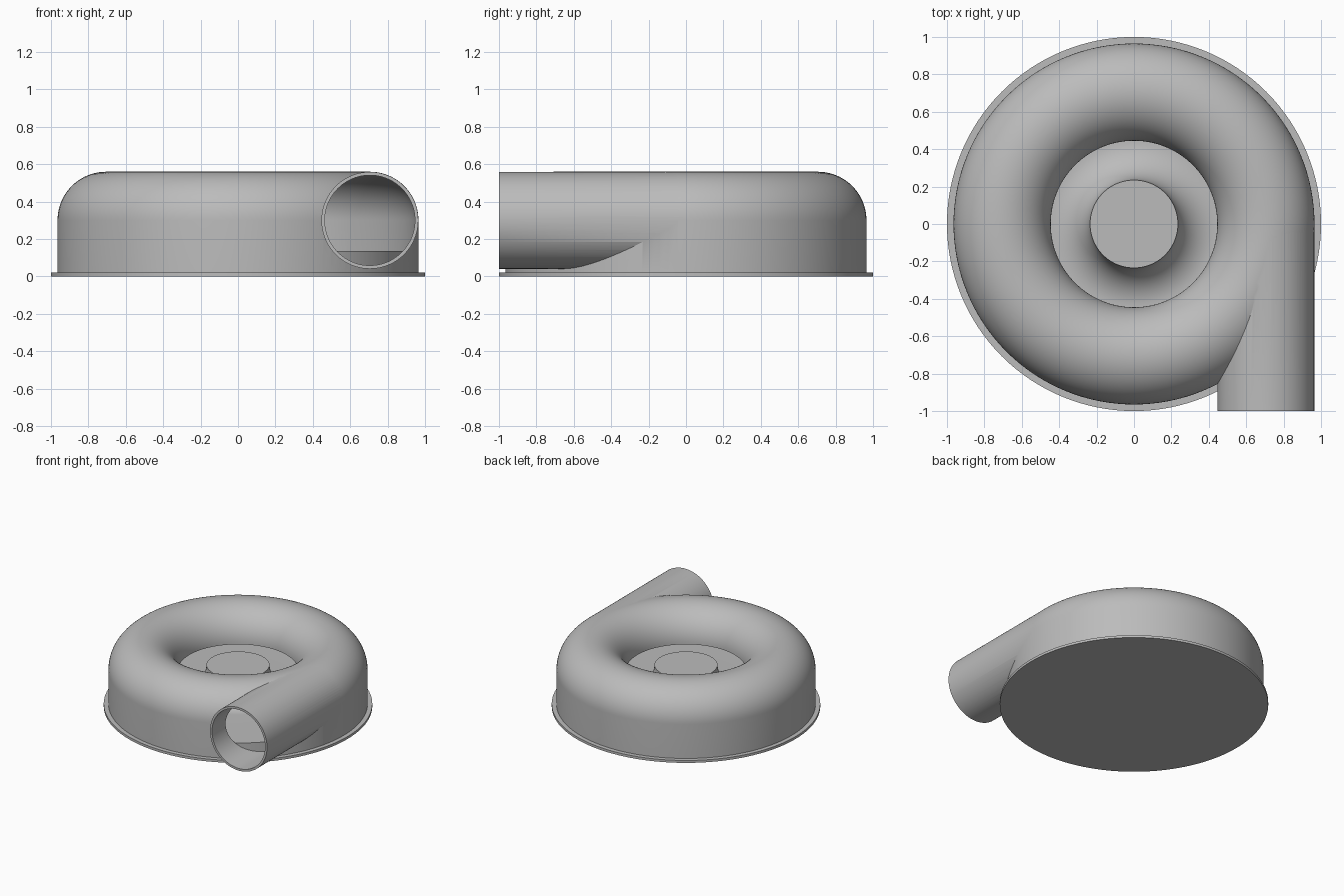
import bpy, bmesh
from math import sin, cos, pi, radians

cube = bpy.data.objects.get("Cube")
if cube:
    bpy.data.objects.remove(cube, do_unlink=True)

grey = bpy.data.materials.new("plain grey")
grey.use_nodes = True
colour = (0.5, 0.5, 0.5, 1)
grey.diffuse_color = colour
grey.node_tree.nodes["Principled BSDF"].inputs["Base Color"].default_value = colour

RING, MID_Z, TUBE, WALL = 0.705, 0.30, 0.26, 0.018
STEPS = 128


def arc(cx, cz, r, start, end, n):
    angles = [radians(start + (end - start) * i / n) for i in range(n + 1)]
    return [(cx + r * cos(a), cz + r * sin(a)) for a in angles]


def finish(name, bm):
    bmesh.ops.recalc_face_normals(bm, faces=bm.faces)
    mesh = bpy.data.meshes.new(name)
    bm.to_mesh(mesh)
    bm.free()
    mesh.materials.append(grey)
    obj = bpy.data.objects.new(name, mesh)
    bpy.context.collection.objects.link(obj)
    return obj


def lathe(name, profile, closed):
    """Spin a profile of (radius, height) points around the z axis."""
    bm = bmesh.new()
    verts = [bm.verts.new((r, 0, z)) for r, z in profile]
    pairs = list(zip(verts, verts[1:] + verts[:1]))
    edges = [bm.edges.new(p) for p in (pairs if closed else pairs[:-1])]
    bmesh.ops.spin(bm, geom=verts + edges, cent=(0, 0, 0), axis=(0, 0, 1),
                   angle=2 * pi, steps=STEPS, use_merge=True)
    bmesh.ops.remove_doubles(bm, verts=bm.verts, dist=1e-5)
    return finish(name, bm)


def pipe(name, radius, y0, y1):
    """Solid cylinder along y at the outlet position."""
    bm = bmesh.new()
    ring = [bm.verts.new((x, y0, z)) for x, z in arc(RING, MID_Z, radius, 0, 360, 96)[:-1]]
    face = bm.faces.new(ring)
    out = bmesh.ops.extrude_face_region(bm, geom=[face])["geom"]
    moved = [v for v in out if isinstance(v, bmesh.types.BMVert)]
    bmesh.ops.translate(bm, verts=moved, vec=(0, y1 - y0, 0))
    if face.is_valid and len(bm.faces) == 97:
        bm.faces.new(ring)
    return finish(name, bm)


def combine(target, tool, operation):
    mod = target.modifiers.new(operation.lower(), "BOOLEAN")
    mod.operation, mod.object, mod.solver = operation, tool, "EXACT"
    bpy.context.view_layer.objects.active = target
    bpy.ops.object.modifier_apply(modifier=mod.name)
    bpy.data.objects.remove(tool, do_unlink=True)


def smooth(obj):
    bpy.ops.object.select_all(action="DESELECT")
    obj.select_set(True)
    bpy.context.view_layer.objects.active = obj
    bpy.ops.object.shade_smooth_by_angle(angle=radians(30))


# Scroll housing: rounded ring joined to a tangent outlet, then hollowed out
inner, outer = RING - TUBE, RING + TUBE
housing = lathe("scroll_housing", [(inner, 0.01)] + arc(RING, MID_Z, TUBE, 180, 0, 40)
                + [(outer, 0.01)], True)
combine(housing, pipe("outlet_solid", TUBE - 0.001, -1, 0), "UNION")
hollow = lathe("hollow_cutter", [(0.3, -0.1), (0.3, MID_Z)]
               + arc(RING, MID_Z, TUBE - WALL, 180, 0, 40)
               + [(outer - WALL, -0.1)], True)
combine(housing, hollow, "DIFFERENCE")
combine(housing, pipe("bore_cutter", TUBE - WALL - 0.001, -1.1, 0), "DIFFERENCE")
smooth(housing)

# Base flange
flange = lathe("base_flange", [(0, 0), (1, 0), (1, 0.02), (0, 0.02)], False)
smooth(flange)

# Hub with a concave flare running out into the inner floor
hub = lathe("hub", [(0, 0.34)] + arc(0.44, 0.34, 0.205, 180, 270, 20)
            + [(0.94, 0.135), (0.94, 0.015), (0, 0.015)], False)
smooth(hub)
